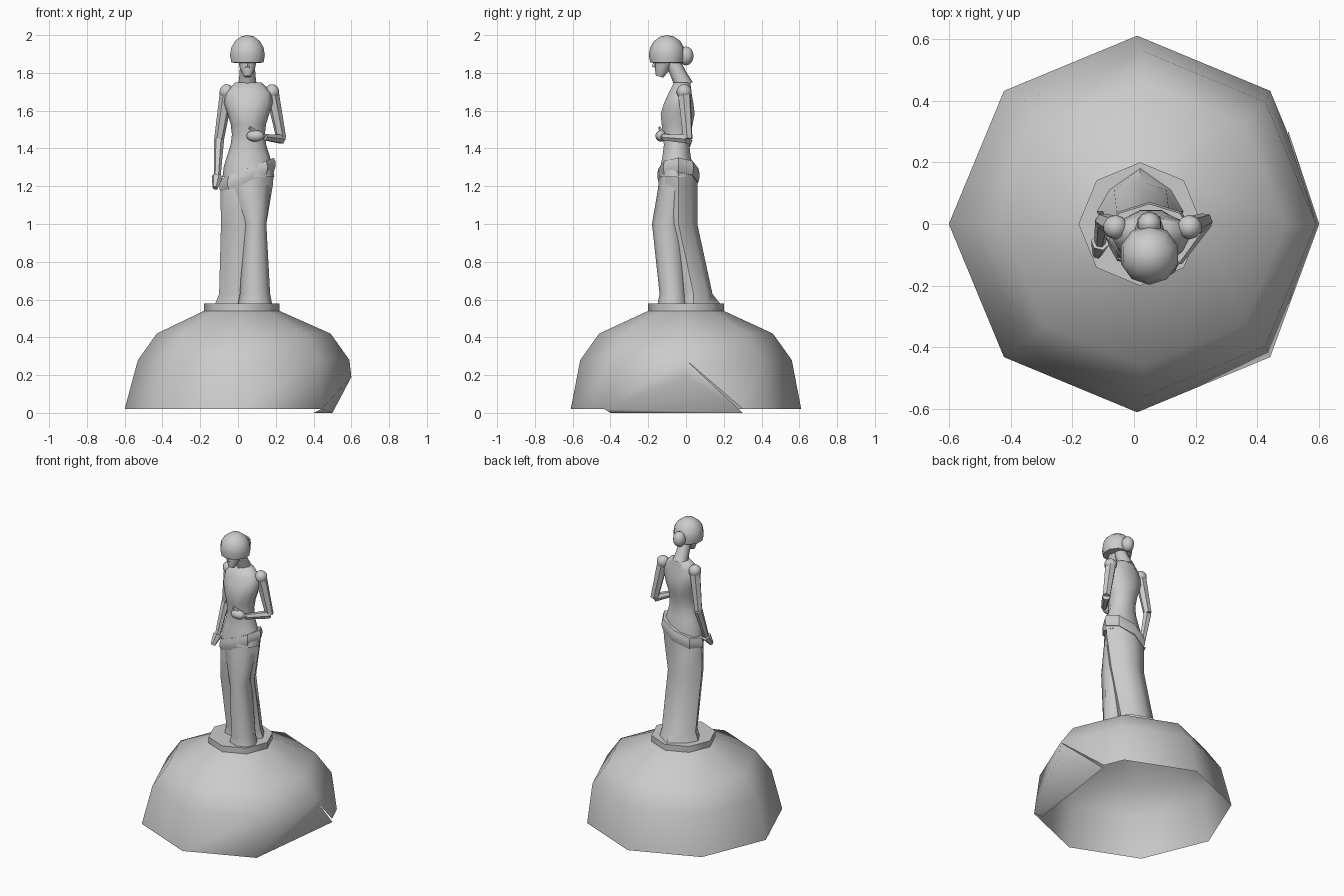
import bpy, bmesh, math
from mathutils import Vector

default_cube = bpy.data.objects.get("Cube")
if default_cube:
    bpy.data.objects.remove(default_cube)

grey = (.6, .6, .6, 1)
stone = bpy.data.materials.new("grey stone")
stone.use_nodes = True
stone.diffuse_color = grey
stone.node_tree.nodes["Principled BSDF"].inputs["Base Color"].default_value = grey


def finish(name, bm, crease=50):
    """Turn the bmesh into a smooth shaded stone object."""
    bmesh.ops.recalc_face_normals(bm, faces=bm.faces)
    mesh = bpy.data.meshes.new(name)
    bm.to_mesh(mesh)
    bm.free()
    mesh.materials.append(stone)
    part = bpy.data.objects.new(name, mesh)
    bpy.context.collection.objects.link(part)
    bpy.ops.object.select_all(action='DESELECT')
    part.select_set(True)
    bpy.context.view_layer.objects.active = part
    bpy.ops.object.shade_smooth_by_angle(angle=math.radians(crease))


def oval(center, width, depth, sides=8, slope=0):
    """Ring of points around a center, rising towards +x by the slope."""
    angles = [math.tau * step / sides for step in range(sides)]
    return [center + Vector((width * math.cos(angle), depth * math.sin(angle),
                             slope * width * math.cos(angle))) for angle in angles]


def skin(bm, rings, capped=True):
    """Join neighbouring rings with faces."""
    loops = [[bm.verts.new(point) for point in ring] for ring in rings]
    for lower, upper in zip(loops, loops[1:]):
        for index in range(len(lower)):
            before = index - 1
            bm.faces.new((lower[before], lower[index], upper[index], upper[before]))
    if capped:
        bm.faces.new(loops[0])
        bm.faces.new(loops[-1])
    return loops


def loft(name, rings, crease=50):
    bm = bmesh.new()
    skin(bm, rings)
    finish(name, bm, crease)


def limb(name, joints, start, end, sides=6):
    """Tube through the joints, its radius changing evenly from start to end."""
    rings = []
    last = len(joints) - 1
    for index, joint in enumerate(joints):
        along = joints[min(index + 1, last)] - joints[max(index - 1, 0)]
        turn = along.to_track_quat('Z', 'Y')
        radius = start + (end - start) * index / last
        rings.append([joint + turn @ spoke for spoke in oval(Vector(), radius, radius, sides)])
    loft(name, rings)


def blob(name, center, size, floor=-1):
    """Low-poly ellipsoid, flattened below the floor."""
    bm = bmesh.new()
    bmesh.ops.create_uvsphere(bm, u_segments=10, v_segments=8, radius=1)
    for vert in bm.verts:
        vert.co.z = max(vert.co.z, floor)
        vert.co = center + vert.co * Vector(size)
    bmesh.ops.remove_doubles(bm, verts=bm.verts, dist=.001)
    finish(name, bm, crease=60)


# Hollow octagonal mound
bm = bmesh.new()
shoulder_ring = Vector((.03, 0, .42))
loops = skin(bm, [
    oval(Vector((.01, 0, .02)), .61, .61),
    oval(Vector((.03, 0, .28)), .56, .56),
    oval(shoulder_ring, .46, .46),
    oval(Vector((.02, 0, .54)), .2, .2)], capped=False)

# Tear low on the +x side of the mound, with a bent flap hanging in it
rim, above = loops[0], loops[1]
corner, back, front = rim[0], rim[1], rim[-1]
torn = next(face for face in bm.faces if corner in face.verts and back in face.verts)
bm.faces.remove(torn)
tear_end = bm.verts.new(corner.co.lerp(back.co, .7))
corner.co = Vector((.6, 0, .19))
foot = bm.verts.new((.5, .3, 0))
toe = bm.verts.new((.4, -.4, 0))
bm.faces.new((tear_end, back, above[1], above[0]))
bm.faces.new((front, foot, corner))
bm.faces.new((corner, foot, above[0]))
bm.faces.new((front, toe, foot))
finish("mound", bm, crease=60)

# Pedestal
pedestal = Vector((.02, 0, .53))
rise = Vector((0, 0, .05))
loft("pedestal", [oval(pedestal, .2, .2), oval(pedestal + rise, .2, .2)])

# Skirt: a forward leg fold and a trailing back fold
hip = Vector((.05, -.04, 1.27))
knee = Vector((.09, -.1, 1))
hem = Vector((.09, -.07, .58))
loft("skirt_front_fold", [
    oval(hem, .09, .08),
    oval(hem + rise, .08, .07),
    oval(knee, .06, .08),
    oval(knee.lerp(hip, .7), .11, .09),
    oval(hip, .13, .1, slope=.4)])

trail = Vector((.02, .04, .58))
back_knee = Vector((.03, -.04, 1))
back_hem = oval(trail, .14, .1)
back_hem[2].y += .04
loft("skirt_back_fold", [
    back_hem,
    oval(trail + rise, .12, .1),
    oval(back_knee, .12, .1),
    oval(back_knee.lerp(hip, .8), .14, .1),
    oval(hip, .14, .1, slope=.4)])

# Sash slung across the hips
sash_rings = []
for step in range(4):
    bulge = .14 + .01 * math.sin(math.pi * step / 3)
    sash_rings.append(oval(hip + rise * (step / 2 - 1), bulge, bulge * .75, slope=.4))
loft("sash", sash_rings, crease=35)

# Torso: pinched waist, wide shoulders, leaning back towards the neck
torso_rings = []
steps = 9
for step in range(steps + 1):
    rising = step / steps
    width = .112 + .025 * math.cos(math.tau * rising / .9)
    depth = .083 + .012 * math.cos(math.tau * rising / .7)
    remaining = 1 - rising
    width = min(width, .07 + remaining / 2)
    depth = min(depth, .045 + remaining / 6)
    center = hip + Vector((.005, .03 * rising ** 4 - .01, rising / 2 - .02))
    torso_rings.append(oval(center, width, depth, sides=10))
loft("torso", torso_rings, crease=60)

# Neck and face
nape = Vector((.05, -.01, 1.73))
chin = Vector((.05, -.14, 1.78))
brow = Vector((.05, -.1, 1.92))
limb("neck", [nape, nape.lerp(brow, .3), brow], .05, .035, sides=8)
limb("face", [chin, chin.lerp(brow, .3), brow], .02, .06, sides=8)
bridge = brow + Vector((0, -.06, -.03))
limb("nose", [bridge, bridge + Vector((0, -.005, -.06))], .006, .015, sides=4)

# Bowl of hair and bun
blob("hair", brow - rise / 2, (.097, .097, .105), floor=-.4)
bun = brow + Vector((0, .1, -.03))
blob("hair_bun", bun, (.04, .04, .05))

# Right arm hanging beside the hip
right_shoulder = Vector((-.06, -.01, 1.7))
right_elbow = Vector((-.1, .01, 1.45))
right_wrist = Vector((-.11, -.06, 1.25))
fingertips = Vector((-.12, -.1, 1.19))
blob("right_shoulder", right_shoulder, (.04, .04, .04))
limb("right_upper_arm", [right_shoulder, right_elbow], .036, .026)
limb("right_forearm", [right_elbow, right_wrist], .027, .018)
limb("right_hand", [right_wrist, right_wrist.lerp(fingertips, .5), fingertips], .03, .015)

# Left arm bent across the waist
left_shoulder = Vector((.18, -.01, 1.7))
left_elbow = Vector((.23, .01, 1.45))
left_wrist = Vector((.14, -.12, 1.46))
knuckles = Vector((.06, -.14, 1.47))
blob("left_shoulder", left_shoulder, (.04, .04, .04))
limb("left_upper_arm", [left_shoulder, left_elbow], .036, .026)
limb("left_forearm", [left_elbow, left_wrist], .027, .018)
blob("left_hand", left_wrist.lerp(knuckles, .6), (.05, .03, .03))
limb("left_thumb", [left_wrist, knuckles + rise * .8], .015, .008)
